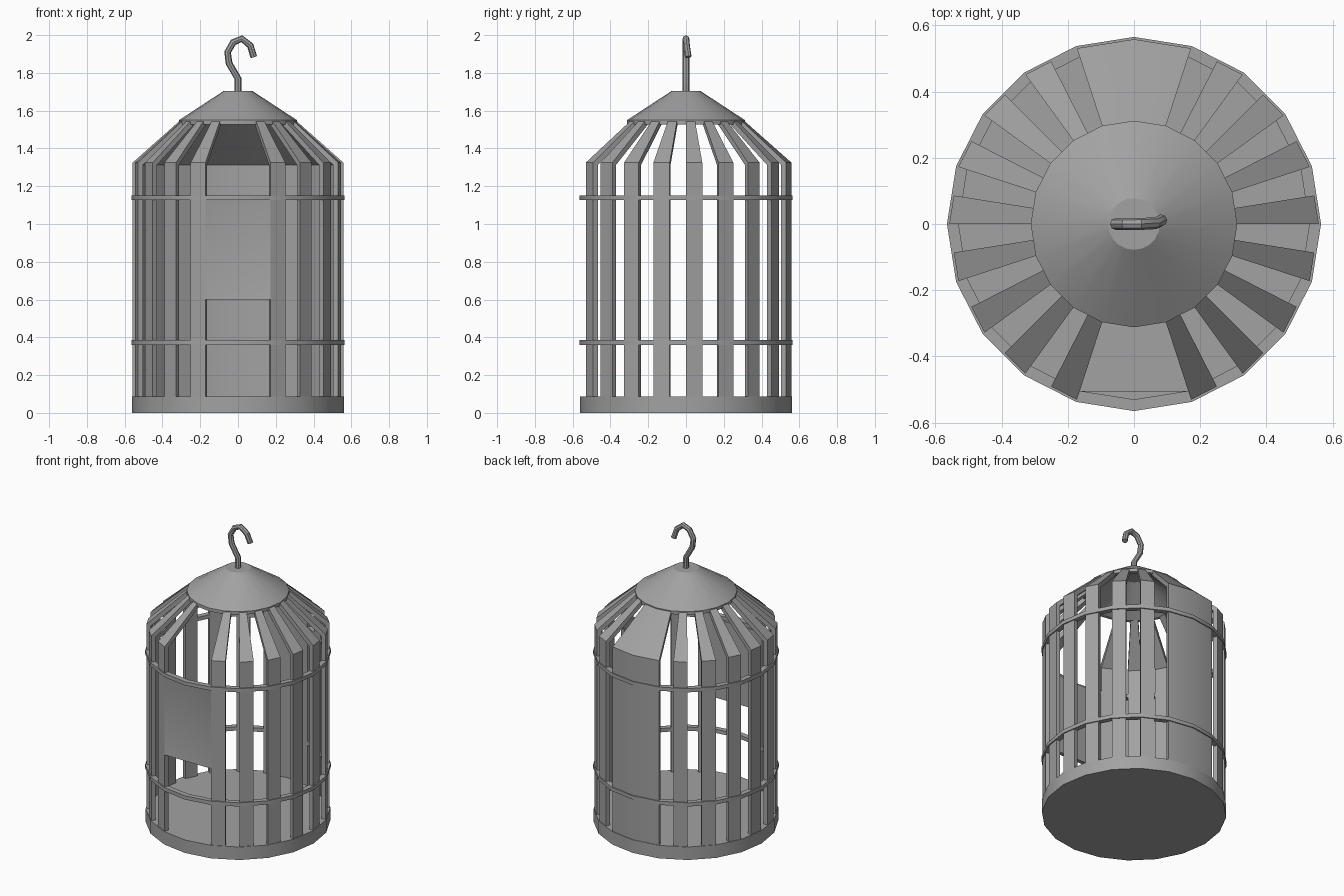
import bpy, bmesh
from math import sin, cos, radians

cube = bpy.data.objects.get("Cube")
if cube:
    bpy.data.objects.remove(cube)

# One grey paint for the whole cage
grey = bpy.data.materials.new("grey_metal")
grey.use_nodes = True
colour = (0.36, 0.36, 0.36, 1)
grey.diffuse_color = colour
grey.node_tree.nodes["Principled BSDF"].inputs["Base Color"].default_value = colour

STEP = 18  # the cage is a twenty-sided prism


def finish(obj):
    bpy.ops.object.select_all(action='DESELECT')
    obj.select_set(True)
    bpy.context.view_layer.objects.active = obj
    bpy.ops.object.shade_smooth_by_angle(angle=radians(30))


def point(r, z, deg):
    """Point on the twenty-sided outline with corner radius r."""
    r *= cos(radians(STEP / 2)) / cos(radians(deg % STEP - STEP / 2))
    return r * cos(radians(deg)), r * sin(radians(deg)), z


def sweep(name, angles, profile, closed=False, recess=False):
    """Turn an (r, z) outline through the given angles."""
    bm = bmesh.new()
    rows = [[bm.verts.new(point(r, z, a)) for r, z in profile] for a in angles]
    n = len(profile)
    pairs = list(zip(rows, rows[1:]))
    if closed:
        pairs.append((rows[-1], rows[0]))
    else:
        bm.faces.new(rows[0])
        bm.faces.new(rows[-1])
    for a, b in pairs:
        for i in range(n):
            j = (i + 1) % n
            bm.faces.new((a[i], a[j], b[j], b[i]))
    bmesh.ops.remove_doubles(bm, verts=bm.verts[:], dist=0.0001)
    bmesh.ops.recalc_face_normals(bm, faces=bm.faces[:])
    if recess:
        front = min(bm.faces, key=lambda f: f.calc_center_median().y)
        bmesh.ops.inset_region(bm, faces=[front], thickness=0.05)
        bmesh.ops.translate(bm, verts=front.verts[:], vec=(0, 0.008, 0))
    mesh = bpy.data.meshes.new(name)
    bm.to_mesh(mesh)
    bm.free()
    mesh.materials.append(grey)
    obj = bpy.data.objects.new(name, mesh)
    bpy.context.collection.objects.link(obj)
    finish(obj)
    return obj


full_turn = range(0, 360, STEP)

# Solid floor
sweep("base", full_turn, [(0, 0), (0.562, 0), (0.562, 0.087), (0, 0.087)], True)

# Bent bars, mirrored left and right, and the broad back panel
bar = [(0.558, 0.08), (0.558, 1.325), (0.31, 1.545),
       (0.285, 1.53), (0.53, 1.313), (0.53, 0.08)]
for k in range(-4, 4):
    start, end = k * STEP, k * STEP + STEP / 2
    sweep("left_bar", [start, end], bar)
    sweep("right_bar", [180 - end, 180 - start], bar)
sweep("back_panel", [72, 90, 108], bar)

# Raised sliding door with a recessed panel
sweep("door", [-108, -72],
      [(0.558, 0.6), (0.558, 1.128), (0.53, 1.128), (0.53, 0.6)], recess=True)

# Two hoops around the bars
for name, z in (("lower_hoop", 0.36), ("upper_hoop", 1.126)):
    sweep(name, full_turn, [(0.53, z), (0.565, z),
                            (0.565, z + 0.025), (0.53, z + 0.025)], True)

# Hollow conical roof
sweep("roof", full_turn, [(0, 1.703), (0.078, 1.703), (0.312, 1.55),
                          (0.312, 1.528), (0.285, 1.528), (0.07, 1.67),
                          (0, 1.67)], True)

# Hanging hook
path = [(0, 1.69), (0, 1.77), (-0.047, 1.85), (-0.055, 1.91),
        (-0.025, 1.962), (0.02, 1.981), (0.065, 1.945), (0.083, 1.885)]
curve = bpy.data.curves.new("hook", 'CURVE')
curve.dimensions = '3D'
curve.bevel_depth = 0.018
curve.bevel_resolution = 2
curve.use_fill_caps = True
spline = curve.splines.new('POLY')
spline.points.add(len(path) - 1)
for p, (x, z) in zip(spline.points, path):
    p.co = (x, max(0, x - 0.06) * 0.5, z, 1)
curve.materials.append(grey)
hook = bpy.data.objects.new("hook", curve)
bpy.context.collection.objects.link(hook)
bpy.ops.object.select_all(action='DESELECT')
hook.select_set(True)
bpy.context.view_layer.objects.active = hook
bpy.ops.object.convert(target='MESH')
finish(bpy.context.view_layer.objects.active)
